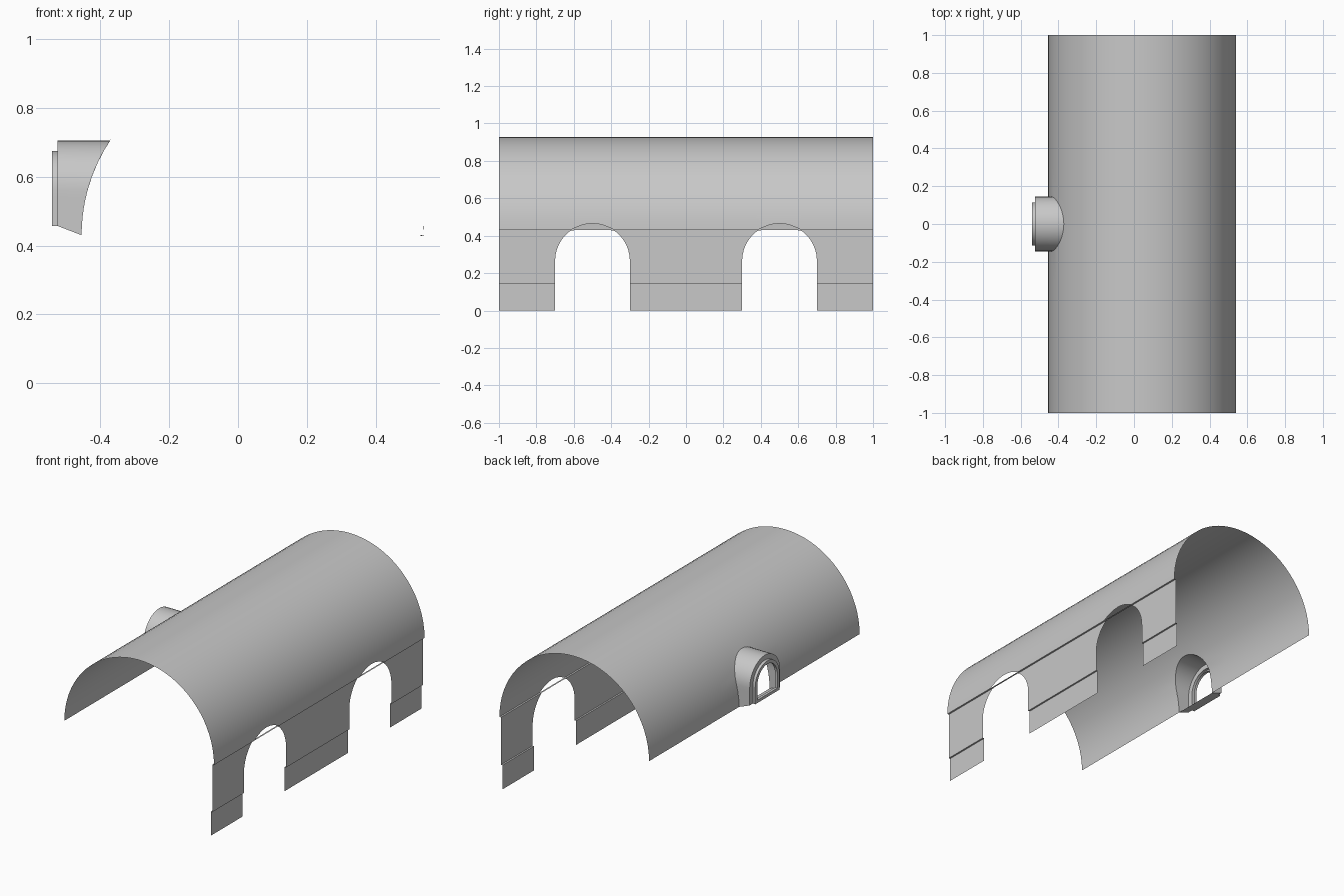
import bpy, bmesh
from math import sin, cos, pi, sqrt, radians

if "Cube" in bpy.data.objects:
    bpy.data.objects.remove(bpy.data.objects["Cube"], do_unlink=True)

RADIUS, CX, SPRING = 0.4975, 0.043, 0.43
DOORS = [(-0.5, 0.2, 0.265), (0.5, 0.2, 0.265)]   # centre y, radius, arch spring height
WINDOW = [(0.0, 0.145, 0.56)]

grey = bpy.data.materials.new("stone grey")
grey.use_nodes = True
colour = (0.58, 0.58, 0.58, 1)
grey.diffuse_color = colour
grey.node_tree.nodes["Principled BSDF"].inputs["Base Color"].default_value = colour


def finish(name, bm):
    bmesh.ops.remove_doubles(bm, verts=bm.verts, dist=0.0002)
    bmesh.ops.dissolve_degenerate(bm, edges=bm.edges, dist=0.0002)
    mesh = bpy.data.meshes.new(name)
    bm.to_mesh(mesh)
    bm.free()
    mesh.materials.append(grey)
    obj = bpy.data.objects.new(name, mesh)
    bpy.context.collection.objects.link(obj)
    bpy.ops.object.select_all(action="DESELECT")
    obj.select_set(True)
    bpy.context.view_layer.objects.active = obj
    bpy.ops.object.shade_smooth_by_angle(angle=radians(30))


def vault_x(z, side):
    return CX + side * sqrt(max(0, RADIUS ** 2 - (z - SPRING) ** 2))


def wall_x(z):
    if z < 0.145:
        return 0.52
    return 0.53 if z < SPRING else vault_x(z, 1)


def opening_top(openings, y, mid):
    """Height of the opening at y, or zero where the strip is solid."""
    for c, r, spring in openings:
        if abs(mid - c) < r:
            return spring + sqrt(max(0, r * r - (y - c) ** 2))
    return 0


def sheet(name, profile, columns):
    """Sweep a cross-section along y, trimmed above each arched opening."""
    top = max(z for x, z in profile)

    def point(x, z, y, mid):
        cut = min(opening_top(DOORS if x > CX else WINDOW, y, mid), top)
        if z < cut:
            x, z = (wall_x(cut) if x > CX else vault_x(cut, -1)), cut
        return x, y, z

    bm = bmesh.new()
    for ya, yb in zip(columns, columns[1:]):
        mid = (ya + yb) / 2
        for p, q in zip(profile, profile[1:]):
            corners = [(p, ya), (p, yb), (q, yb), (q, ya)]
            bm.faces.new([bm.verts.new(point(*s, y, mid)) for s, y in corners])
    finish(name, bm)


# Barrel roof and stepped side wall with two doorways
columns = [-1, 1]
for c, r, spring in DOORS + WINDOW:
    columns += [c + r * sin(pi * (i / 20 - 0.5)) for i in range(21)]
columns.sort()
arc = [(CX + RADIUS * cos(pi * i / 36), SPRING + RADIUS * sin(pi * i / 36)) for i in range(37)]
sheet("barrel_roof", arc, columns)
sheet("stepped_side_wall", [(0.52, 0), (0.52, 0.145), (0.53, 0.145), (0.53, SPRING), arc[0]], columns)


def arch_outline(half, top, bottom):
    """Round-headed outline in y and z, from the foot on -y to the foot on +y."""
    spring = top - half
    side = [bottom + (spring - bottom) * i / 5 for i in range(5)]
    head = [(-half * cos(pi * i / 20), spring + half * sin(pi * i / 20)) for i in range(21)]
    return [(-half, z) for z in side] + head + [(half, z) for z in reversed(side)]


# Window hood, face ring, raised frame and jamb, joined from outline to outline
hood_back = [(vault_x(z, -1), y, z) for y, z in arch_outline(0.145, 0.705, SPRING)]
rings = [hood_back]
for x, half, top, bottom in [(-0.525, 0.145, 0.705, 0.457), (-0.525, 0.115, 0.675, 0.457),
                             (-0.541, 0.115, 0.675, 0.457), (-0.541, 0.095, 0.655, 0.474),
                             (-0.525, 0.095, 0.655, 0.474)]:
    rings.append([(x, y, z) for y, z in arch_outline(half, top, bottom)])
bm = bmesh.new()
loops = [[bm.verts.new(p) for p in ring] for ring in rings]
for a, b in zip(loops, loops[1:]):
    for i in range(len(a)):
        j = (i + 1) % len(a)
        bm.faces.new([a[i], a[j], b[j], b[i]])
finish("window_hood", bm)
